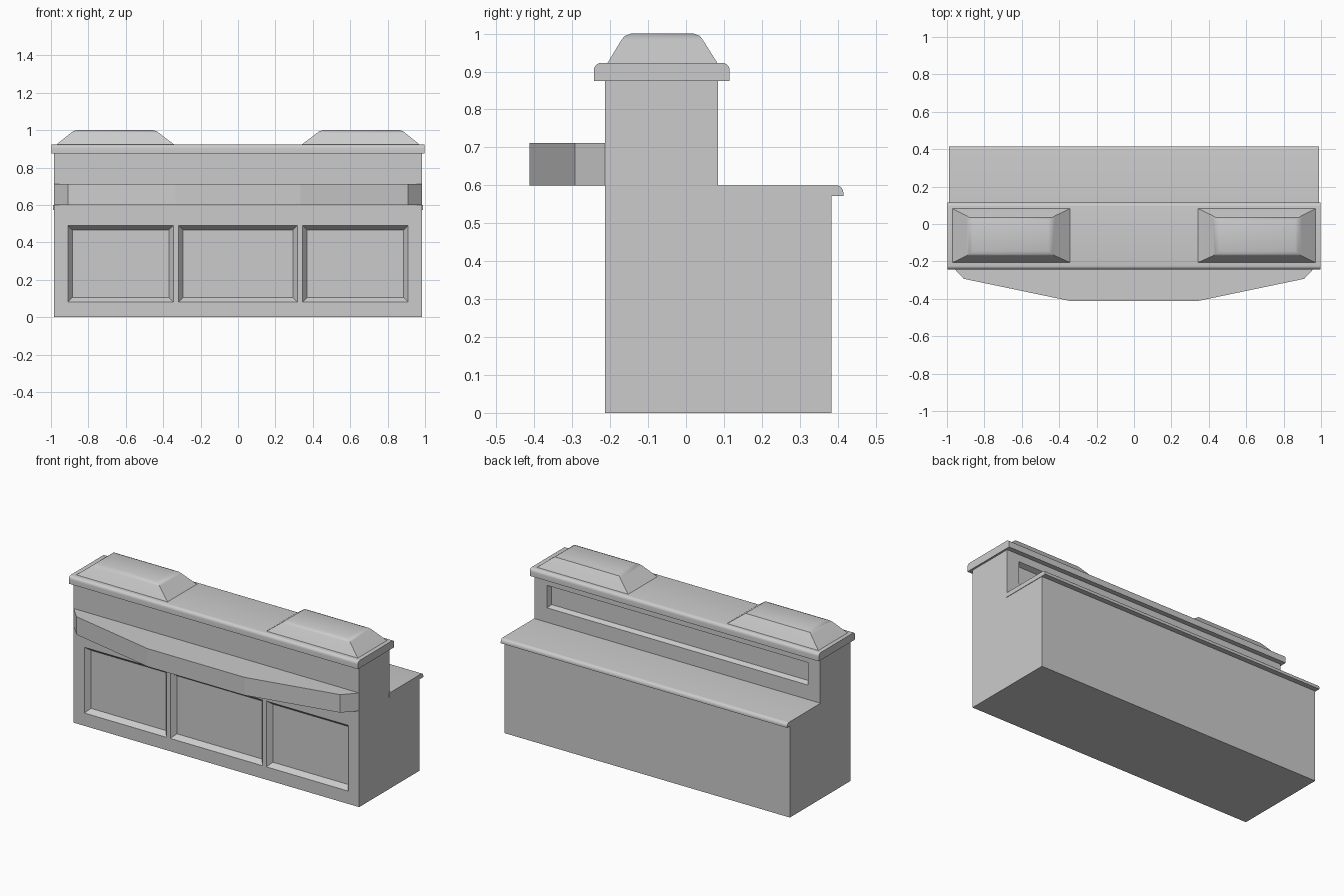
import bpy, bmesh, math
from mathutils import Vector

if "Cube" in bpy.data.objects:
    bpy.data.objects.remove(bpy.data.objects["Cube"])


def loft(name, rings):
    """Closed solid through a list of equal-length point rings."""
    bm = bmesh.new()
    loops = [[bm.verts.new(p) for p in ring] for ring in rings]
    n = len(loops[0])
    for a, b in zip(loops, loops[1:]):
        for i in range(n):
            j = (i + 1) % n
            bm.faces.new((a[i], a[j], b[j], b[i]))
    bm.faces.new(loops[0][::-1])
    bm.faces.new(loops[-1])
    bmesh.ops.recalc_face_normals(bm, faces=bm.faces)
    me = bpy.data.meshes.new(name)
    bm.to_mesh(me)
    bm.free()
    ob = bpy.data.objects.new(name, me)
    bpy.context.collection.objects.link(ob)
    return ob


def extrude_x(name, profile, half):
    """Side profile (y, z) extruded along x."""
    return loft(name, [[(x, y, z) for y, z in profile] for x in (-half, half)])


def rect_xy(x0, x1, y0, y1, z):
    return [(x0, y0, z), (x1, y0, z), (x1, y1, z), (x0, y1, z)]


def rect_xz(x0, x1, z0, z1, y):
    return [(x0, y, z0), (x1, y, z0), (x1, y, z1), (x0, y, z1)]


def arc(cy, cz, r, a0, a1, steps=5):
    return [(cy + r * math.cos(math.radians(a0 + (a1 - a0) * i / steps)),
             cz + r * math.sin(math.radians(a0 + (a1 - a0) * i / steps)))
            for i in range(steps + 1)]


def smooth(ob, angle=35):
    bpy.ops.object.select_all(action='DESELECT')
    ob.select_set(True)
    bpy.context.view_layer.objects.active = ob
    bpy.ops.object.shade_smooth_by_angle(angle=math.radians(angle))


def recess(body, x0, x1, z0, z1, y, inward, depth, inset):
    """Cut a panel with sloping sides into a wall at y."""
    rings = []
    for t in (-0.5, 1.0):
        i = inset * t
        rings.append(rect_xz(x0 + i, x1 - i, z0 + i, z1 - i, y + inward * depth * t))
    cutter = loft("panel_cutter", rings)
    cutter.hide_render = True
    mod = body.modifiers.new("panel", 'BOOLEAN')
    mod.operation = 'DIFFERENCE'
    mod.solver = 'EXACT'
    mod.object = cutter
    bpy.context.view_layer.objects.active = body
    bpy.ops.object.modifier_apply(modifier=mod.name)
    bpy.data.objects.remove(cutter)


# Stepped counter body
FRONT, MID, BACK = -0.213, 0.085, 0.383
body = extrude_x("counter_body", [(FRONT, 0), (BACK, 0), (BACK, 0.585), (MID, 0.585),
                                  (MID, 0.89), (FRONT, 0.89)], 0.985)

# Three front panels and the long back panel
for x0, x1 in ((-0.91, -0.345), (-0.318, 0.318), (0.345, 0.91)):
    recess(body, x0, x1, 0.08, 0.49, FRONT, 1, 0.03, 0.024)
recess(body, -0.9, 0.9, 0.69, 0.83, MID, -1, 0.03, 0.012)

# Low back worktop with rounded lip
smooth(extrude_x("back_worktop", [(MID - 0.005, 0.572), (0.415, 0.572)]
                 + arc(0.395, 0.58, 0.02, 0, 90) + [(MID - 0.005, 0.6)], 0.988))

# Upper top slab with rounded long edges
smooth(extrude_x("top_slab", [(-0.243, 0.875), (0.115, 0.875)]
                 + arc(0.095, 0.903, 0.02, 0, 90) + arc(-0.223, 0.903, 0.02, 90, 180), 0.997))

# Angled front shelf
outline = [(0.985, FRONT + 0.005), (0.985, FRONT), (0.91, -0.293), (0.335, -0.413)]
outline += [(-x, y) for x, y in reversed(outline)]
loft("front_shelf", [[(x, y, z) for x, y in outline] for z in (0.6, 0.712)])

# Two raised caps, mirrored left and right
for side, label in ((1, "right"), (-1, "left")):
    smooth(loft(label + "_cap", [rect_xy(side * a, side * b, c, d, z) for a, b, c, d, z in (
        (0.34, 0.972, -0.207, 0.083, 0.915),
        (0.34, 0.972, -0.207, 0.083, 0.922),
        (0.422, 0.895, -0.170, 0.044, 0.984),
        (0.435, 0.882, -0.161, 0.036, 0.994),
        (0.458, 0.862, -0.145, 0.020, 1.0))]), 30)
